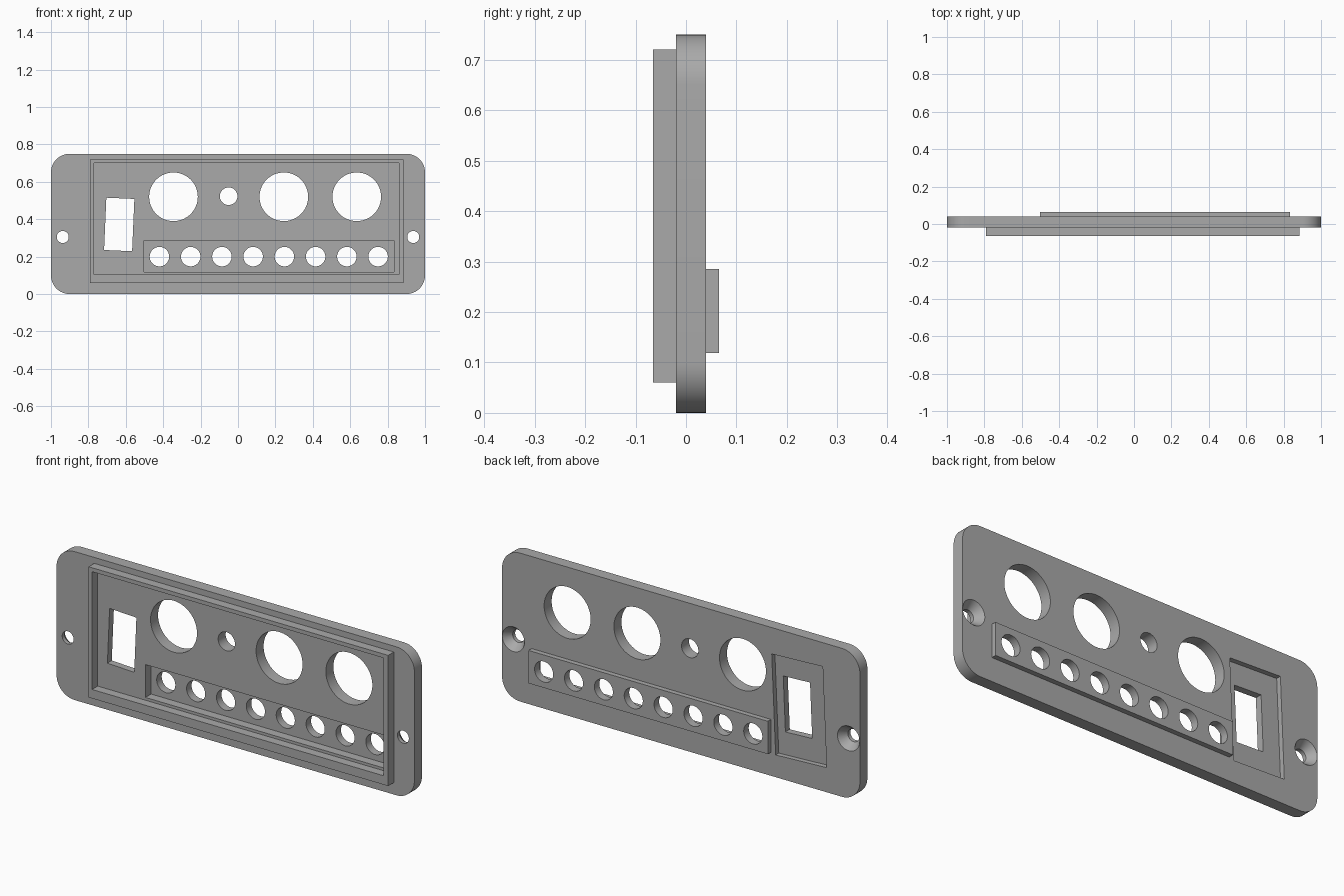
import bpy, bmesh, math
from mathutils import Matrix

cube = bpy.data.objects.get("Cube")
if cube:
    bpy.data.objects.remove(cube, do_unlink=True)

grey = bpy.data.materials.new("plain grey")
grey.use_nodes = True
colour = (0.4, 0.4, 0.4, 1)
grey.diffuse_color = colour
grey.node_tree.nodes["Principled BSDF"].inputs["Base Color"].default_value = colour


def finish(name, bm):
    mesh = bpy.data.meshes.new(name)
    bm.to_mesh(mesh)
    bm.free()
    mesh.materials.append(grey)
    obj = bpy.data.objects.new(name, mesh)
    bpy.context.collection.objects.link(obj)
    return obj


def block(name, x, y, z, tilt=0, radius=0):
    """Box between (low, high) pairs, tilted about y, with rounded front corners."""
    bm = bmesh.new()
    bmesh.ops.create_cube(bm, size=1)
    bmesh.ops.scale(bm, vec=[b - a for a, b in (x, y, z)], verts=bm.verts)
    if radius:
        edges = [e for e in bm.edges
                 if abs(e.verts[0].co.y - e.verts[1].co.y) > 0.001]
        bmesh.ops.bevel(bm, geom=edges, offset=radius, segments=12,
                        profile=0.5, affect='EDGES')
    bm.transform(Matrix.Translation([(a + b) / 2 for a, b in (x, y, z)])
                 @ Matrix.Rotation(math.radians(tilt), 4, 'Y'))
    return finish(name, bm)


def drill(name, x, z, r, y=(-0.2, 0.2), r_back=None):
    """Round cutter along y, a cone when r_back differs."""
    bm = bmesh.new()
    bmesh.ops.create_cone(bm, cap_ends=True, segments=64, radius1=r,
                          radius2=r_back or r, depth=y[1] - y[0])
    bm.transform(Matrix.Translation((x, sum(y) / 2, z))
                 @ Matrix.Rotation(-math.pi / 2, 4, 'X'))
    return finish(name, bm)


# Main plate, raised front frame and raised back strip
panel = block("panel", (-1, 1), (-0.02, 0.04), (0, 0.75), radius=0.1)
added = [
    block("front_frame", (-0.79, 0.885), (-0.065, 0.01), (0.06, 0.72)),
    block("back_strip", (-0.503, 0.835), (0.03, 0.065), (0.119, 0.285)),
]

# Recesses and the tilted window
cut = [
    block("frame_recess", (-0.77, 0.86), (-0.2, -0.02), (0.105, 0.70)),
    block("strip_recess", (-0.503, 0.835), (-0.1, 0.025), (0.119, 0.285)),
    block("window", (-0.71, -0.56), (-0.2, 0.2), (0.232, 0.512), tilt=2.5),
    block("window_pocket", (-0.803, -0.518), (0.015, 0.1), (0.118, 0.623), tilt=2.5),
]

# Large dial holes, one small hole and the row of eight
cut += [drill("dial_hole", x, 0.52, 0.13) for x in (-0.345, 0.245, 0.635)]
cut.append(drill("small_hole", -0.05, 0.523, 0.047))
cut += [drill("row_hole", -0.42 + i * 0.167, 0.2, 0.052) for i in range(8)]

# Screw holes, countersunk from the back
for x in (-0.937, 0.937):
    cut.append(drill("screw_hole", x, 0.305, 0.032))
    cut.append(drill("countersink", x, 0.305, 0.032, (0.0, 0.041), 0.063))

# Combine everything into one solid
for tools, operation in ((added, 'UNION'), (cut, 'DIFFERENCE')):
    for tool in tools:
        tool.hide_render = True
        mod = panel.modifiers.new(tool.name, 'BOOLEAN')
        mod.operation = operation
        mod.solver = 'EXACT'
        mod.object = tool

bpy.context.view_layer.update()
graph = bpy.context.evaluated_depsgraph_get()
solid = bpy.data.meshes.new_from_object(panel.evaluated_get(graph))
panel.modifiers.clear()
panel.data = solid
for tool in added + cut:
    bpy.data.objects.remove(tool, do_unlink=True)
solid.materials.clear()
solid.materials.append(grey)
for face in solid.polygons:
    face.material_index = 0

bpy.ops.object.select_all(action='DESELECT')
panel.select_set(True)
bpy.context.view_layer.objects.active = panel
bpy.ops.object.shade_smooth_by_angle(angle=math.radians(30))
